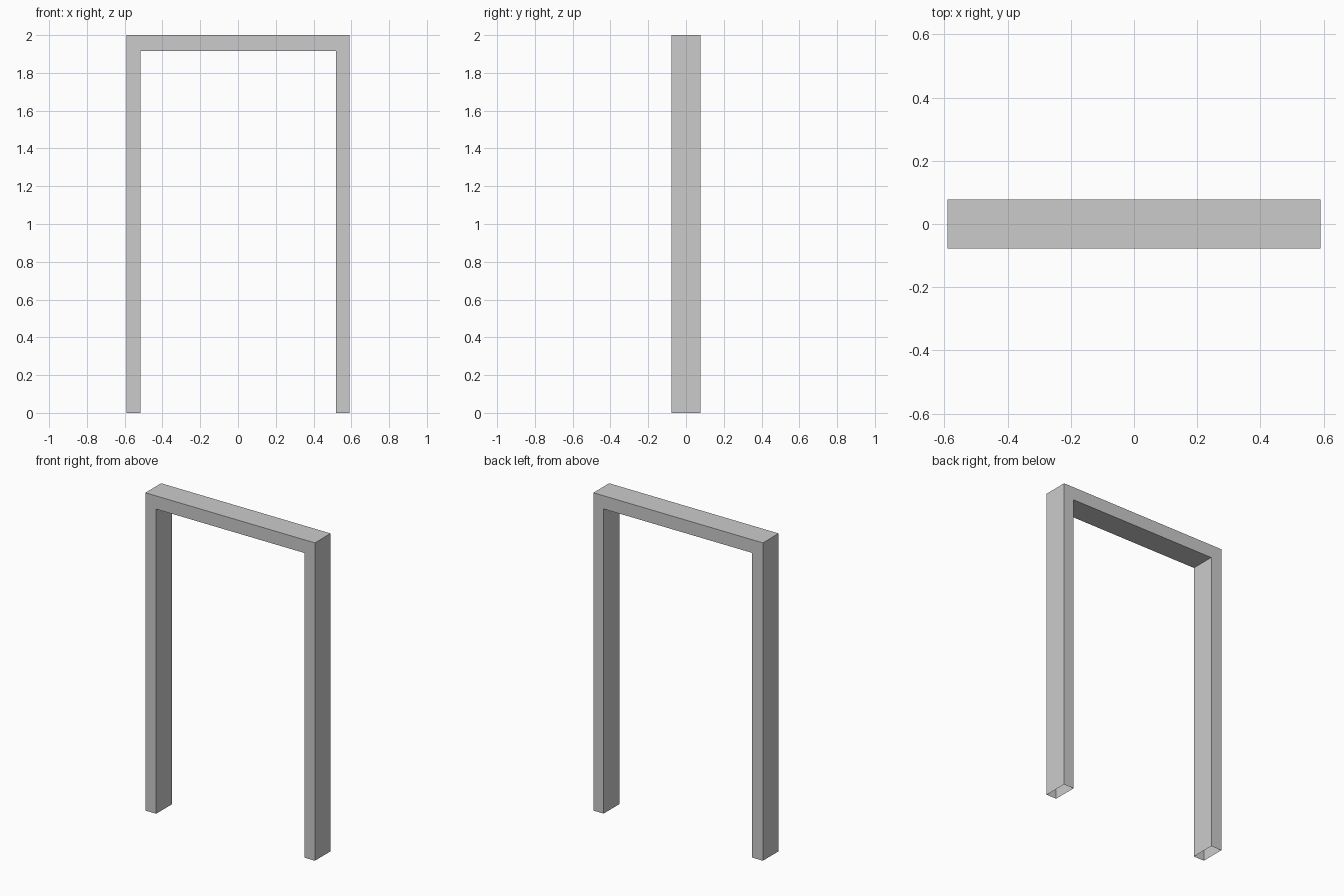
import bpy, bmesh

if "Cube" in bpy.data.objects:
    bpy.data.objects.remove(bpy.data.objects["Cube"])

HALF_DEPTH = 0.078

# Frame outline seen from the front: two jambs joined by a head
outline = [(-0.59, 0), (-0.515, 0), (-0.515, 1.917), (0.519, 1.917),
           (0.519, 0), (0.59, 0), (0.59, 2), (-0.59, 2)]

bm = bmesh.new()
front = bm.faces.new([bm.verts.new((x, -HALF_DEPTH, z)) for x, z in outline])
result = bmesh.ops.extrude_face_region(bm, geom=[front], use_keep_orig=True)
moved = [v for v in result["geom"] if isinstance(v, bmesh.types.BMVert)]
bmesh.ops.translate(bm, verts=moved, vec=(0, 2 * HALF_DEPTH, 0))
bmesh.ops.recalc_face_normals(bm, faces=bm.faces)

# The jambs are hollow and open at the floor
open_ends = [f for f in bm.faces if all(v.co.z < 0.001 for v in f.verts)]
bmesh.ops.delete(bm, geom=open_ends, context='FACES_ONLY')

mesh = bpy.data.meshes.new("door_frame")
bm.to_mesh(mesh)
bm.free()
bpy.context.collection.objects.link(bpy.data.objects.new("door_frame", mesh))
